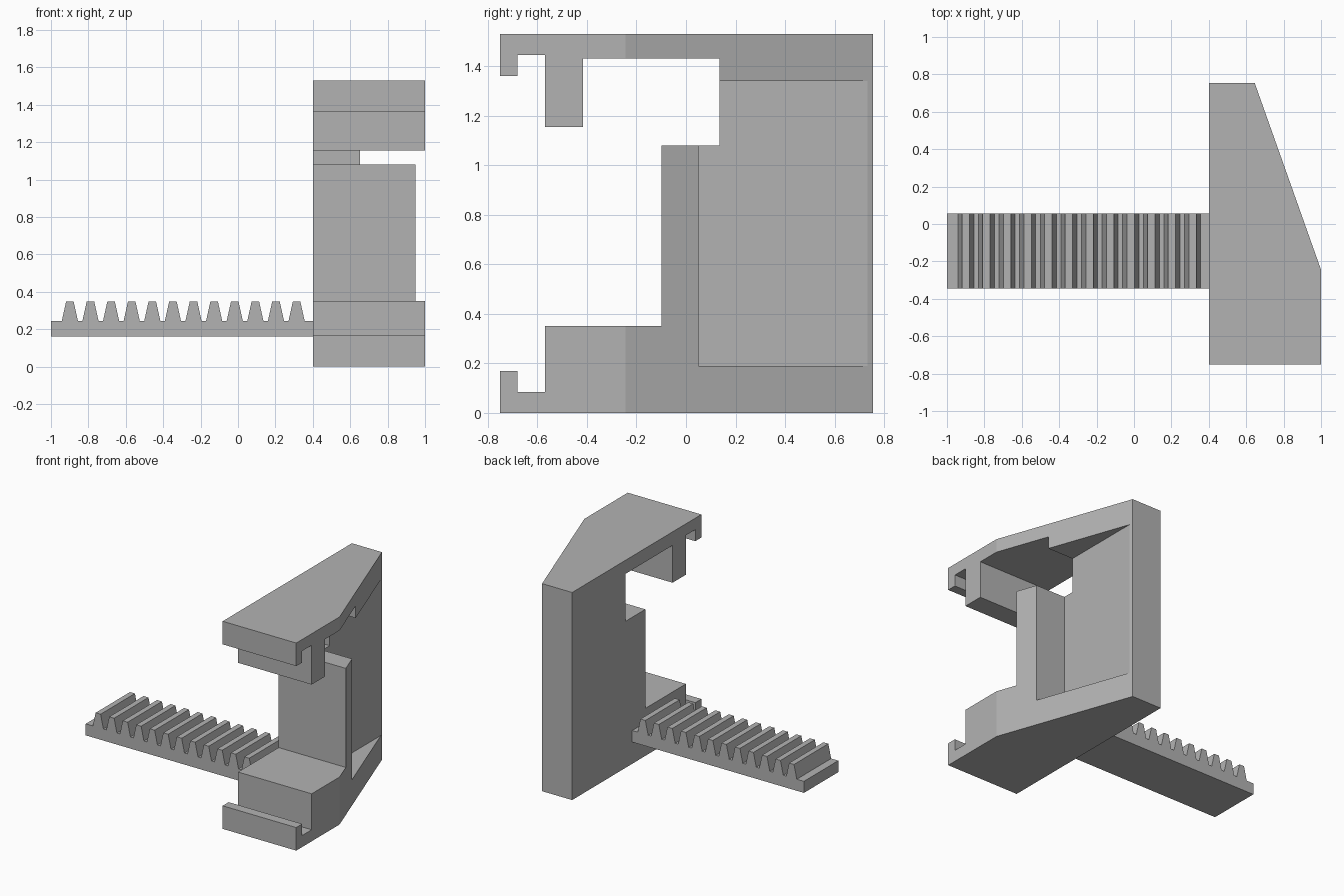
import bpy
import bmesh
from mathutils import Vector

default = bpy.data.objects.get("Cube")
if default:
    bpy.data.objects.remove(default, do_unlink=True)

GREY = (0.45, 0.45, 0.45, 1)
mat = bpy.data.materials.new("plain grey")
mat.use_nodes = True
mat.diffuse_color = GREY
mat.node_tree.nodes["Principled BSDF"].inputs["Base Color"].default_value = GREY


def extrude_profile(name, points, direction, cut=None):
    """Extrude a closed outline; optionally trim it with a (point, normal) plane."""
    bm = bmesh.new()
    face = bm.faces.new([bm.verts.new(p) for p in points])
    res = bmesh.ops.extrude_face_region(bm, geom=[face], use_keep_orig=True)
    moved = [v for v in res["geom"] if isinstance(v, bmesh.types.BMVert)]
    bmesh.ops.translate(bm, verts=moved, vec=direction)
    if cut:
        geom = bm.verts[:] + bm.edges[:] + bm.faces[:]
        bmesh.ops.bisect_plane(bm, geom=geom, plane_co=cut[0], plane_no=cut[1],
                               clear_outer=True)
        rim = [e for e in bm.edges if e.is_boundary]
        bmesh.ops.holes_fill(bm, edges=rim, sides=0)
    bmesh.ops.recalc_face_normals(bm, faces=bm.faces[:])
    mesh = bpy.data.meshes.new(name)
    bm.to_mesh(mesh)
    bm.free()
    mesh.materials.append(mat)
    obj = bpy.data.objects.new(name, mesh)
    bpy.context.collection.objects.link(obj)
    return obj


# Clamp frame: hooked side profile with a tapered right side
INNER, OUTER, BACK = 0.4, 1.0, 0.755
side = [(-0.75, 0), (BACK, 0), (BACK, 1.53), (-0.75, 1.53),
        (-0.75, 1.36), (-0.68, 1.36), (-0.68, 1.445), (-0.57, 1.445),
        (-0.57, 1.155), (-0.415, 1.155), (-0.415, 1.43), (0.135, 1.43),
        (0.135, 1.08), (-0.098, 1.08), (-0.098, 0.35), (-0.57, 0.35),
        (-0.57, 0.085), (-0.68, 0.085), (-0.68, 0.17), (-0.75, 0.17)]
taper = (Vector((0.645, BACK, 0)), Vector((1.0, 0.355, 0)).normalized())
frame = extrude_profile("clamp_frame", [(INNER, y, z) for y, z in side],
                        (OUTER - INNER, 0, 0), taper)

# Pocket cut into the tapered side
pocket = [(0.05, 0.19), (0.9, 0.19), (0.9, 1.34), (0.05, 1.34)]
cutter = extrude_profile("pocket_cutter", [(0.653, y, z) for y, z in pocket],
                         (0.5, 0, 0))
cutter.hide_render = True
mod = frame.modifiers.new("pocket", "BOOLEAN")
mod.operation = "DIFFERENCE"
mod.solver = "EXACT"
mod.object = cutter
bpy.context.view_layer.objects.active = frame
bpy.ops.object.modifier_apply(modifier=mod.name)
bpy.data.objects.remove(cutter, do_unlink=True)

# Toothed rack, embedded slightly in the frame
LOW, ROOT, TIP = 0.16, 0.245, 0.348
rack = [(-1, LOW), (-1, ROOT)]
for i in range(12):
    c = -0.899 + 0.1102 * i
    rack += [(c - 0.043, ROOT), (c - 0.02, TIP), (c + 0.02, TIP), (c + 0.043, ROOT)]
rack += [(INNER + 0.02, ROOT), (INNER + 0.02, LOW)]
extrude_profile("toothed_rack", [(x, -0.345, z) for x, z in rack], (0, 0.4, 0))
